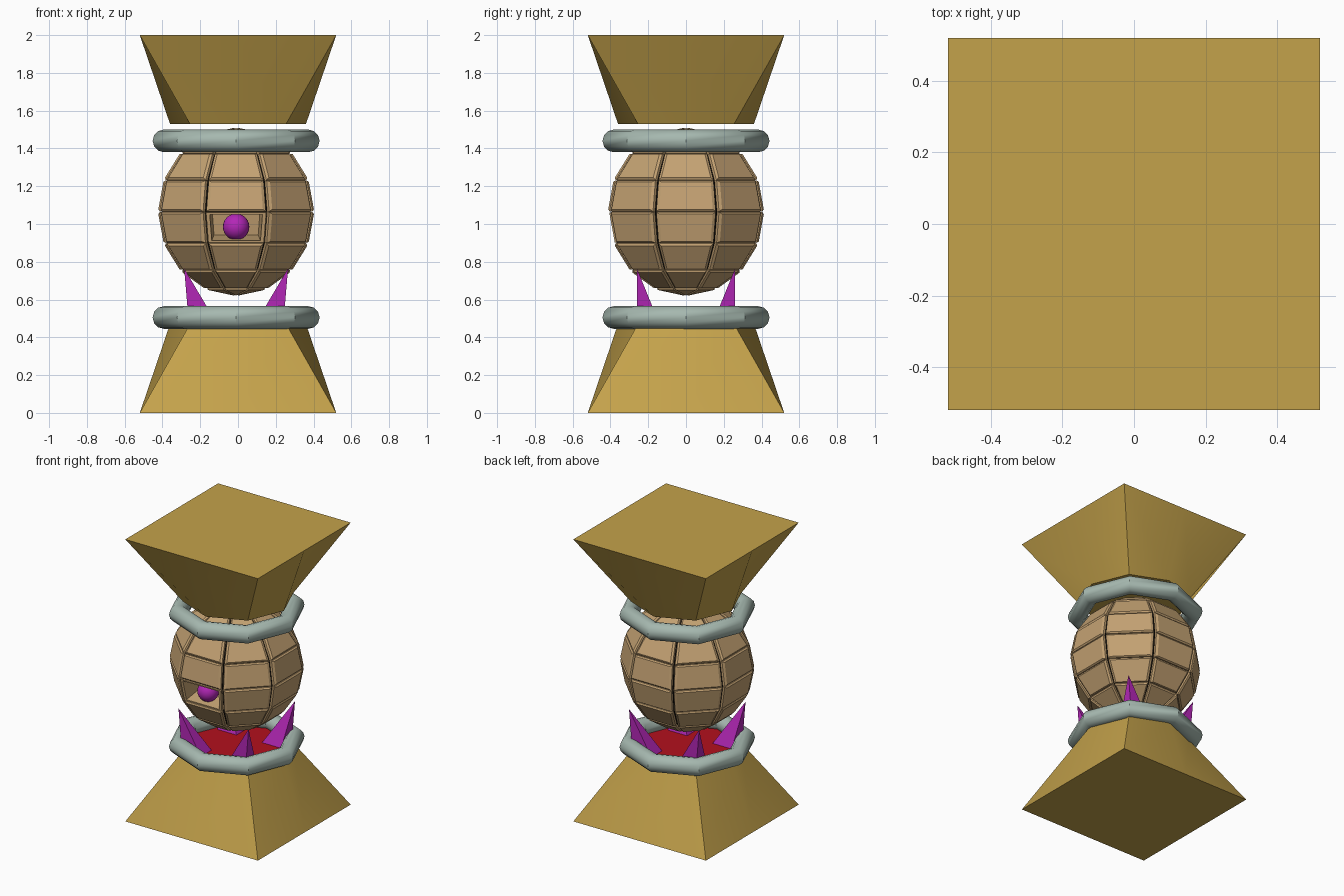
import bpy, bmesh
from math import radians, sin, cos, pi
from mathutils import Vector

if "Cube" in bpy.data.objects:
    bpy.data.objects.remove(bpy.data.objects["Cube"])

CX = -0.01  # the rings and ball sit slightly left of the pedestal axis


def mat(name, rgb):
    m = bpy.data.materials.new(name)
    m.diffuse_color = (*rgb, 1)
    m.use_nodes = True
    m.node_tree.nodes["Principled BSDF"].inputs["Base Color"].default_value = m.diffuse_color
    return m


GOLD = mat("gold", (0.55, 0.36, 0.07))
STONE = mat("stone", (0.55, 0.36, 0.17))
DARK = mat("dark", (0.005, 0.004, 0.003))
METAL = mat("metal", (0.38, 0.48, 0.43))
PURPLE = mat("purple", (0.45, 0.02, 0.47))
RED = mat("red", (0.45, 0.005, 0.012))


def finish(name, bm, mats, angle=None):
    bmesh.ops.recalc_face_normals(bm, faces=bm.faces[:])
    me = bpy.data.meshes.new(name)
    bm.to_mesh(me)
    bm.free()
    ob = bpy.data.objects.new(name, me)
    bpy.context.collection.objects.link(ob)
    for m in mats:
        me.materials.append(m)
    if angle:
        smooth(ob, angle)
    return ob


def smooth(ob, angle):
    bpy.ops.object.select_all(action='DESELECT')
    ob.select_set(True)
    bpy.context.view_layer.objects.active = ob
    bpy.ops.object.shade_smooth_by_angle(angle=radians(angle))


def bridge(bm, a, b):
    n = len(a)
    return [bm.faces.new((a[i], a[(i + 1) % n], b[(i + 1) % n], b[i])) for i in range(n)]


# Pedestals: square outside, octagon towards the ball
def pedestal(name, z_square, z_octagon, inner):
    bm = bmesh.new()
    sq, octa = [], []
    for k in range(8):
        c, s = cos(k * pi / 4), sin(k * pi / 4)
        f = 0.52 / max(abs(c), abs(s))
        sq.append(bm.verts.new((c * f, s * f, z_square)))
        octa.append(bm.verts.new((0.36 * c, 0.36 * s, z_octagon)))
    bridge(bm, sq, octa)
    bm.faces.new(sq)
    bm.faces.new(octa).material_index = 1
    finish(name, bm, [GOLD, inner], 30)


pedestal("lower_pedestal", 0, 0.47, RED)
pedestal("upper_pedestal", 2, 1.53, GOLD)

# Eight-sided rings
for name, z in (("lower_ring", 0.505), ("upper_ring", 1.44)):
    bpy.ops.mesh.primitive_torus_add(major_segments=8, minor_segments=12, major_radius=0.382,
                                     minor_radius=0.06, location=(CX, 0, z))
    ring = bpy.context.object
    ring.name = name
    ring.data.materials.append(METAL)
    smooth(ring, 35)

# Stone ball: dark core with one raised panel per cell
CENTRE = Vector((CX, 0, 1.065))
WINDOW = (0, 3)


def cell(i, j, r):
    pts = []
    for di, dj in ((0, 0), (1, 0), (1, 1), (0, 1)):
        az, la = radians(-112.5 + 45 * (i + di)), radians(-90 + 22.5 * (j + dj))
        p = CENTRE + r * Vector((cos(la) * cos(az), cos(la) * sin(az), sin(la)))
        if all((p - q).length > 1e-4 for q in pts):
            pts.append(p)
    return pts


core, panels = bmesh.new(), bmesh.new()
for i in range(8):
    for j in range(8):
        pts = cell(i, j, 0.424)
        c = sum(pts, Vector()) / len(pts)
        n = (pts[1] - pts[0]).cross(pts[2] - pts[0]).normalized()
        if n.dot(c - CENTRE) < 0:
            n = -n
        if (i, j) == WINDOW:
            # recessed window: frame, walls and back
            loops = [[panels.verts.new(c + (p - c) * s + n * d) for p in pts]
                     for s, d in ((0.98, 0), (0.98, 0.015), (0.86, 0.015), (0.78, -0.12))]
            for a, b in zip(loops, loops[1:]):
                bridge(panels, a, b)
            panels.faces.new(loops[-1])
            continue
        core.faces.new([core.verts.new(p) for p in cell(i, j, 0.422)])
        t = Vector((0, 0, 1)).cross(n).normalized()
        pts = [p - t * 0.03 * (p - c).dot(t) for p in pts]
        loops = [[panels.verts.new(c + (p - c) * s + n * d) for p in pts]
                 for s, d in ((1, -0.01), (1, 0.013), (0.9, 0.022))]
        bridge(panels, loops[0], loops[1])
        bridge(panels, loops[1], loops[2])
        panels.faces.new(loops[0])
        panels.faces.new(loops[2])
bmesh.ops.remove_doubles(core, verts=core.verts[:], dist=1e-4)
finish("ball_core", core, [DARK])
finish("ball_panels", panels, [STONE], 30)

# Round eye in the window
bpy.ops.mesh.primitive_uv_sphere_add(segments=24, ring_count=12, radius=0.07,
                                     location=(CX, -0.32, 0.985))
eye = bpy.context.object
eye.name = "eye"
eye.data.materials.append(PURPLE)
smooth(eye, 40)

# Four spikes leaning outwards around the red floor
bm = bmesh.new()
for sx in (-1, 1):
    for sy in (-1, 1):
        base = [bm.verts.new((CX + sx * 0.175 + a * 0.075, sy * 0.2 + b * 0.06, 0.47))
                for a, b in ((-1, -1), (1, -1), (1, 1), (-1, 1))]
        tip = bm.verts.new((CX + sx * 0.275, sy * 0.26, 0.765))
        for k in range(4):
            bm.faces.new((base[k], base[(k + 1) % 4], tip))
        bm.faces.new(base)
finish("spikes", bm, [PURPLE])
